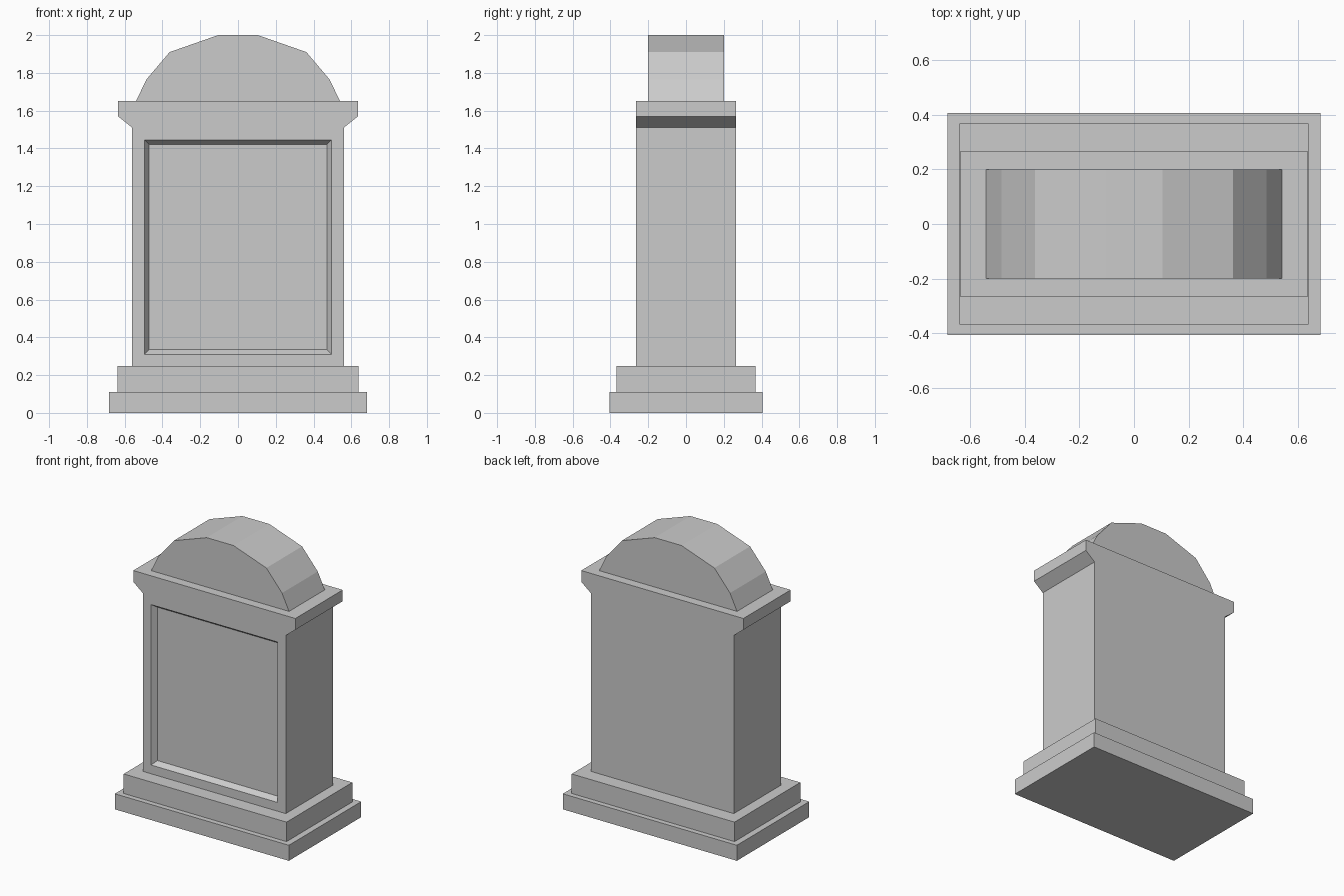
import bpy, bmesh

cube = bpy.data.objects.get("Cube")
if cube:
    bpy.data.objects.remove(cube, do_unlink=True)

# Single stone colour
STONE = (0.6, 0.6, 0.6, 1.0)
stone = bpy.data.materials.new("grey stone")
stone.use_nodes = True
stone.diffuse_color = STONE
stone.node_tree.nodes["Principled BSDF"].inputs["Base Color"].default_value = STONE


def loft(name, front, back, y_front, y_back):
    """Solid between two matching x-z outlines."""
    bm = bmesh.new()
    a = [bm.verts.new((x, y_front, z)) for x, z in front]
    b = [bm.verts.new((x, y_back, z)) for x, z in back]
    bm.faces.new(a)
    bm.faces.new(b[::-1])
    n = len(a)
    for i in range(n):
        j = (i + 1) % n
        bm.faces.new((a[j], a[i], b[i], b[j]))
    bmesh.ops.recalc_face_normals(bm, faces=bm.faces)
    mesh = bpy.data.meshes.new(name)
    bm.to_mesh(mesh)
    bm.free()
    mesh.materials.append(stone)
    obj = bpy.data.objects.new(name, mesh)
    bpy.context.collection.objects.link(obj)
    return obj


def prism(name, half, depth):
    """Mirror a right-hand half outline and extrude it front to back."""
    outline = half + [(-x, z) for x, z in reversed(half)]
    return loft(name, outline, outline, -depth, depth)


def rect(w, h, zc):
    return [(-w, zc - h), (w, zc - h), (w, zc + h), (-w, zc + h)]


# Stepped plinth
prism("lower_plinth", [(0.682, 0), (0.682, 0.11)], 0.405)
prism("upper_plinth", [(0.638, 0.11), (0.638, 0.248)], 0.368)

# Slab with flared shoulders
body = prism("slab_body", [(0.56, 0.248), (0.56, 1.51), (0.635, 1.57), (0.635, 1.65)], 0.265)

# Faceted rounded crest
prism("arched_crest", [(0.54, 1.65), (0.485, 1.765), (0.362, 1.91), (0.105, 2.0)], 0.2)

# Recessed front panel with sloping edges
cutter = loft("panel_cutter", rect(0.519, 0.593, 0.878), rect(0.471, 0.543, 0.878), -0.3, -0.23)
cutter.hide_render = True
cut = body.modifiers.new("panel_recess", "BOOLEAN")
cut.operation = "DIFFERENCE"
cut.solver = "EXACT"
cut.object = cutter
bpy.context.view_layer.objects.active = body
bpy.ops.object.modifier_apply(modifier=cut.name)
bpy.data.objects.remove(cutter, do_unlink=True)
